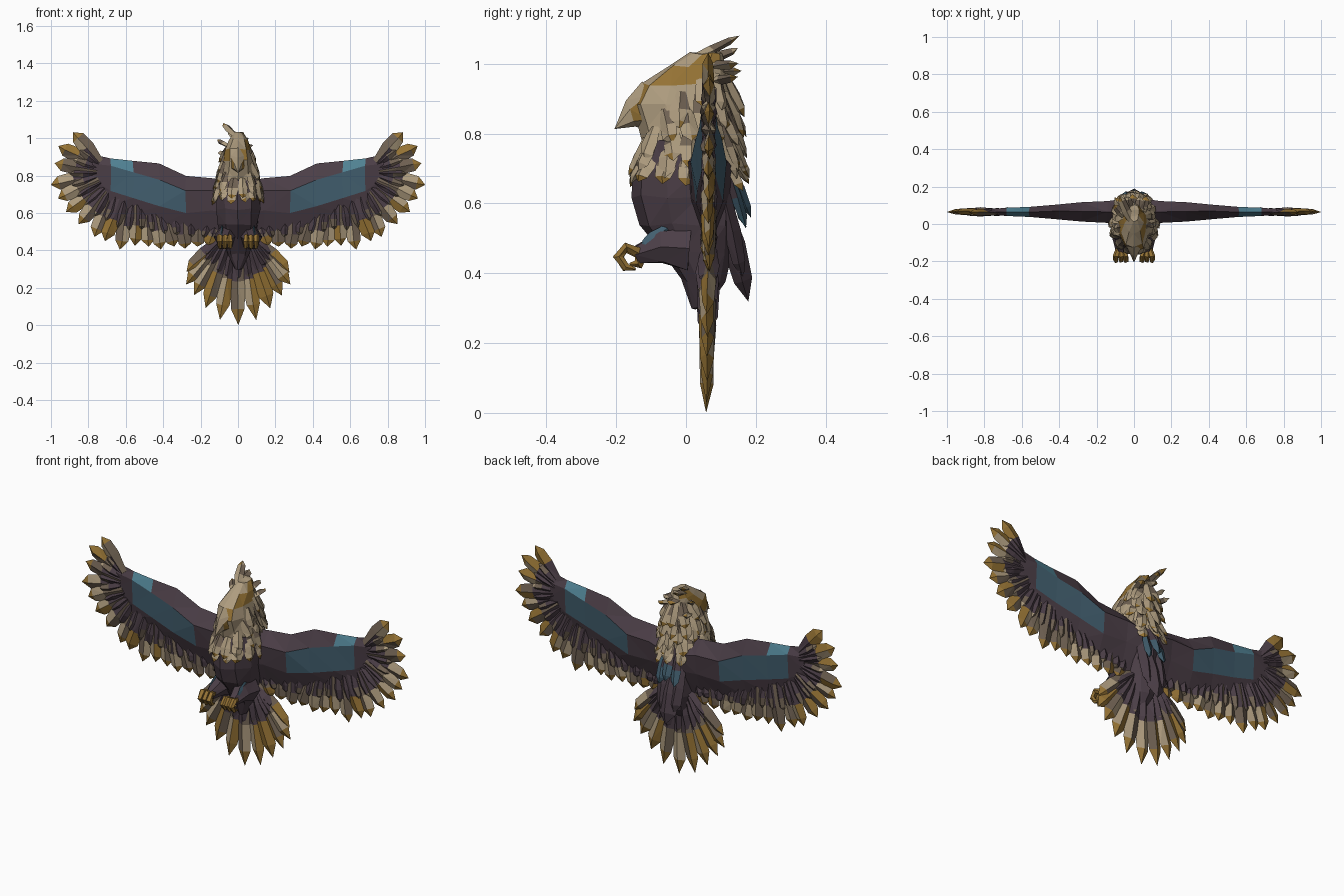
import bpy, bmesh, math, random
from mathutils import Vector as V

if "Cube" in bpy.data.objects:
    bpy.data.objects.remove(bpy.data.objects["Cube"])

rnd = random.Random(4)
COL = {"dark": (.07, .048, .062), "brown": (.16, .12, .085), "tan": (.42, .33, .21),
       "gold": (.30, .17, .035), "blue": (.055, .115, .16), "sky": (.08, .22, .29)}
NAMES = list(COL)
MATS = []
for n, c in COL.items():
    m = bpy.data.materials.new(n)
    m.diffuse_color = (*c, 1)
    m.use_nodes = True
    m.node_tree.nodes["Principled BSDF"].inputs["Base Color"].default_value = m.diffuse_color
    MATS.append(m)


class Part:
    """Collects lofted shells and turns them into one flat-shaded object."""
    def __init__(self):
        self.v, self.f, self.m = [], [], []

    def loft(self, rings, color, jitter=0):
        idx = []
        for r in rings:
            idx.append(range(len(self.v), len(self.v) + len(r)))
            self.v += [V(p) + V([rnd.uniform(-jitter, jitter) for _ in range(3)]) for p in r]
        for i, (a, b) in enumerate(zip(idx, idx[1:])):
            n = max(len(a), len(b))
            for k in range(n):
                j = (k + 1) % n
                if len(b) == 1:
                    self.add((a[k], a[j], b[0]), color(i, k))
                elif len(a) == 1:
                    self.add((a[0], b[j], b[k]), color(i, k))
                else:
                    self.add((a[k], a[j], b[j], b[k]), color(i, k))
        for i, r in ((0, idx[0]), (len(idx) - 2, idx[-1])):
            if len(r) > 2:
                self.add(tuple(r), color(i, 0))

    def add(self, face, col):
        self.f.append(face)
        self.m.append(NAMES.index(col))

    def feather(self, root, tip, w, t, cols, out=(0, -1, 0)):
        # ridged blade: three diamond sections and a point
        root, tip = V(root), V(tip)
        d = tip - root
        side = d.cross(V(out)).normalized()
        nn = side.cross(d).normalized()
        rings = []
        for f, k in ((0, .6), (.5, .95), (.82, .8)):
            c = root + d * f
            rings.append([c + side * w * k, c + nn * t * k, c - side * w * k, c - nn * t * k])
        self.loft(rings + [[tip]], lambda i, k: rnd.choice(cols[i]), .003)

    def tube(self, pts, radii, col, n=6):
        rings = []
        for i, p in enumerate(pts):
            d = (V(pts[min(i + 1, len(pts) - 1)]) - V(pts[max(i - 1, 0)])).normalized()
            u = V((1, 0, 0))
            w = d.cross(u).normalized()
            rings.append([V(p) + (u * math.cos(a) + w * math.sin(a)) * radii[i]
                          for a in (2 * math.pi * k / n for k in range(n))])
        self.loft(rings, lambda i, k: col, .002)

    def finish(self, name, mirror=False):
        me = bpy.data.meshes.new(name)
        me.from_pydata(self.v, [], self.f)
        for m in MATS:
            me.materials.append(m)
        me.polygons.foreach_set("material_index", self.m)
        bm = bmesh.new()
        bm.from_mesh(me)
        bmesh.ops.recalc_face_normals(bm, faces=bm.faces)
        bmesh.ops.triangulate(bm, faces=bm.faces)
        bm.to_mesh(me)
        bm.free()
        ob = bpy.data.objects.new(name, me)
        bpy.context.collection.objects.link(ob)
        if mirror:
            md = ob.modifiers.new("mirror", "MIRROR")
            md.use_mirror_merge = False
        return ob


def lerp_list(pts, t):
    s = min(max(t, 0), .9999) * (len(pts) - 1)
    i = int(s)
    return V(pts[i]).lerp(V(pts[i + 1]), s - i)


def oval(z, yf, yb, hw, n=10):
    c, r = (yf + yb) / 2, (yb - yf) / 2
    return [(hw * math.sin(a), c - r * math.cos(a), z)
            for a in (2 * math.pi * k / n for k in range(n))]


# Torso: z, front y, back y, half width
TORSO = [(.30, .02, .06, .02), (.38, -.01, .11, .06), (.46, -.07, .13, .09), (.54, -.13, .14, .112),
         (.62, -.155, .14, .122), (.70, -.155, .13, .122), (.78, -.12, .12, .11)]
p = Part()
p.loft([oval(*r) for r in TORSO], lambda i, k: "dark", .005)
p.finish("torso")

# Head and neck
HEAD = [(.69, -.135, .13, .108), (.76, -.122, .13, .108), (.82, -.135, .125, .092),
        (.88, -.155, .125, .082), (.94, -.13, .125, .068), (.99, -.055, .12, .052), (1.03, .015, .10, .026)]
p = Part()
p.loft([oval(*r) for r in HEAD], lambda i, k: rnd.choice(["tan", "tan", "tan", "gold"]), .005)
p.finish("head")

# Hooked beak
p = Part()
p.loft([[(0, -.125, .95), (.045, -.11, .91), (.042, -.11, .84), (0, -.115, .81), (-.042, -.11, .84), (-.045, -.11, .91)],
        [(0, -.172, .895), (.022, -.16, .87), (.02, -.15, .835), (0, -.145, .82), (-.02, -.15, .835), (-.022, -.16, .87)],
        [(0, -.205, .813)]], lambda i, k: "gold" if k in (1, 4) and i == 0 else "tan")
p.finish("beak")


def neck(z, a, push=0):
    z = max(z, .58)
    prof = sorted(TORSO[:6] + HEAD[1:])
    for q, r in zip(prof, prof[1:]):
        if q[0] <= z <= r[0]:
            _, yf, yb, hw = V(q).lerp(V(r), (z - q[0]) / (r[0] - q[0]))
            return V(((hw + push) * math.sin(a), (yf + yb) / 2 - ((yb - yf) / 2 + push) * math.cos(a), z))


# Neck hackles in overlapping rows, bare around the face
p = Part()
for z, n, length, first in ((.97, 6, .10, 1.9), (.92, 8, .11, 1.5), (.87, 9, .11, 1.2),
                            (.82, 11, .11, .8), (.785, 13, .11, 0), (.745, 13, .09, .24)):
    for k in range(n):
        a = first + (2 * math.pi - 2 * first) * (k + (.5 if first == 0 else 0)) / (n if first == 0 else n - 1)
        back = max(0, -math.cos(a))
        ln = length * rnd.uniform(.8, 1.1) * (1 + .2 * back)
        root, tip = neck(z, a, -.008), neck(z - ln, a + rnd.uniform(-.1, .1), .012 + .035 * back)
        p.feather(root, tip, .03, .013, [["tan", "brown"], ["tan"], ["tan", "gold"]],
                  (math.sin(a), -math.cos(a), .1))
p.finish("neck_hackles")

# Raised crest, leaning to one side
p = Part()
for root, tip, w in (((0, -.01, 1.0), (-.08, .155, 1.08), .026), ((-.02, .04, 1.0), (-.035, .15, 1.042), .026),
                     ((.02, .02, .99), (.035, .15, 1.0), .028), ((-.04, .03, .95), (-.11, .10, .99), .022),
                     ((.04, .04, .94), (.065, .15, .965), .025), ((-.05, .05, .9), (-.1, .14, .925), .025),
                     ((0, .05, .98), (-.01, .157, .98), .03)):
    p.feather(root, tip, w, .014, [["tan"], ["tan", "brown"], ["gold", "tan"]], (0, 0, 1))
p.finish("crest")

# Back plumage draping over the tail
p = Part()
p.feather((0, .09, .64), (0, .18, .32), .065, .035, [["dark"]] * 3, (0, 1, 0))
for s in (-1, 1):
    p.feather((s * .05, .10, .66), (s * .04, .165, .38), .04, .025, [["dark"]] * 3, (0, 1, 0))
    p.feather((s * .035, .12, .70), (s * .045, .17, .53), .03, .015, [["blue", "dark"], ["blue"], ["sky", "blue"]], (0, 1, 0))
p.feather((0, .12, .72), (0, .185, .56), .03, .015, [["dark"], ["blue"], ["blue"]], (0, 1, 0))
p.finish("back_plumage")

# Wing arm: x, leading z, two mid z, trailing z, half thickness
YW = .065
p = Part()
rings = []
for x, a, b, c, d, t in ((.04, .77, .70, .60, .46, .07), (.14, .785, .72, .61, .48, .06), (.28, .795, .72, .60, .50, .05),
                         (.42, .865, .78, .64, .54, .038), (.56, .875, .82, .68, .59, .028),
                         (.68, .893, .85, .72, .64, .02), (.78, .91, .86, .78, .73, .012)):
    rings.append([(x, YW, a), (x, YW - t, b), (x, YW - t * .8, c), (x, YW, d), (x, YW + t * .8, c), (x, YW + t, b)])


def arm_colour(i, k):
    if i >= 2 and k in (1, 4) and i < 5:
        return "blue"
    return "sky" if i == 4 and k in (0, 5) else "dark"


p.loft(rings, arm_colour, .004)
p.finish("wing_arm", True)

# Flight feathers and coverts fanned along the wing
TIPS = [(.88, 1.03), (.963, .96), (.98, .865), (1.0, .75), (.965, .675), (.92, .605), (.85, .54), (.77, .47),
        (.71, .45), (.63, .405), (.55, .425), (.48, .42), (.41, .405), (.34, .42), (.28, .41), (.22, .42), (.16, .42)]
ROOTS = [(.74, .87), (.76, .80), (.70, .71), (.56, .65), (.40, .59), (.12, .53)]
p, q = Part(), Part()
N = len(TIPS) - 1
for i, (tx, tz) in enumerate(TIPS):
    r = lerp_list(ROOTS, i / N)
    y = YW + (.006 if i % 2 else -.006)
    p.feather((r.x, y, r.y), (tx, YW, tz), .044 if i < 9 else .042, .018,
              [["brown", "dark"], ["tan", "gold", "brown"], ["gold"]])
    r2, t2 = lerp_list(ROOTS, (i + .5) / N), lerp_list(TIPS, (i + .5) / N)
    c = r2.lerp(t2, .62)
    q.feather((r2.x, YW, r2.y), (c.x, YW, c.y), .036, .024, [["dark"], ["dark", "brown"], ["tan", "brown"]])
p.finish("flight_feathers", True)
q.finish("wing_coverts", True)

# Tail fan
p = Part()
for i, (tx, tz) in enumerate([(0, .0), (.095, .03), (.175, .09), (.235, .16), (.278, .22), (.275, .285)]):
    for s in ((1,) if i == 0 else (-1, 1)):
        root, tip = V((s * tx * .26, .06 + .006 * (i % 2), .47)), V((s * tx, .06, tz))
        p.feather(root, tip, .046, .022, [["dark", "brown"], ["tan", "gold", "brown"], ["gold"]])
        p.feather(root, root.lerp(tip, .55), .034, .032, [["dark"], ["dark"], ["dark", "brown"]])
p.finish("tail_fan")

# Tucked legs with clenched toes
p = Part()
p.tube([(.06, .01, .47), (.066, -.07, .475), (.07, -.145, .452)], [.07, .052, .026], "dark")
p.feather((.085, -.05, .53), (.085, -.13, .47), .02, .012, [["blue"]] * 3, (1, 0, 0))
p.finish("leg", True)
p = Part()
for dx in (-.027, 0, .027):
    x = .07 + dx
    p.tube([(.07 + dx * .5, -.13, .455), (x, -.172, .474), (x, -.194, .447), (x, -.172, .418), (x, -.145, .412)],
           [.016, .015, .015, .012, .003], "gold", 5)
p.tube([(.07, -.13, .45), (.07, -.137, .425), (.07, -.16, .425)], [.018, .015, .005], "gold", 5)
p.finish("foot", True)
